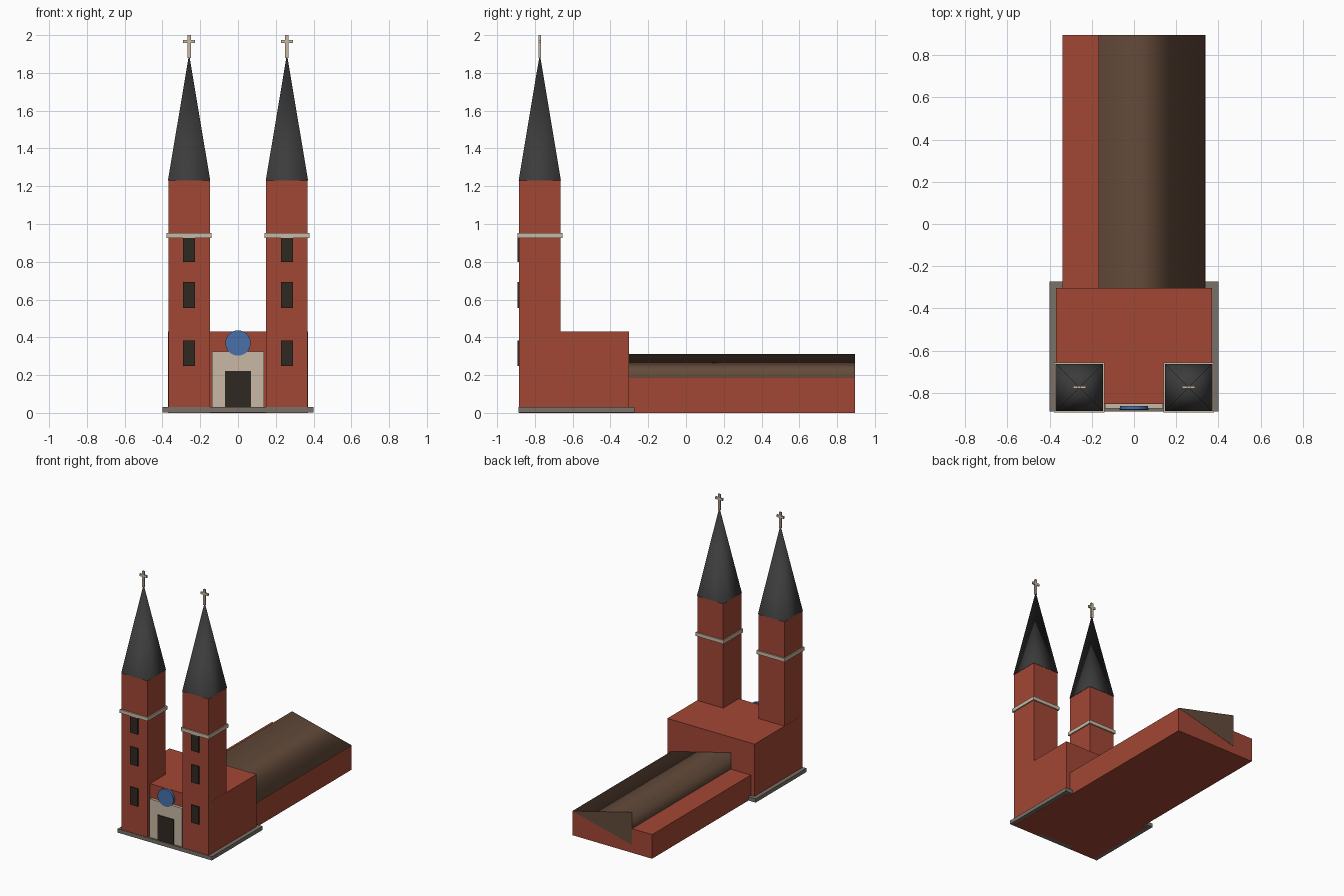
import bpy, bmesh, math
from mathutils import Matrix

if "Cube" in bpy.data.objects:
    bpy.data.objects.remove(bpy.data.objects["Cube"])


def mat(name, r, g, b):
    m = bpy.data.materials.new(name)
    m.diffuse_color = (r, g, b, 1)
    m.use_nodes = True
    m.node_tree.nodes["Principled BSDF"].inputs["Base Color"].default_value = m.diffuse_color
    return m


BRICK = mat("red brick", 0.36, 0.063, 0.035)
STONE = mat("pale stone", 0.58, 0.485, 0.376)
PLINTH = mat("grey plinth", 0.19, 0.165, 0.14)
SLATE = mat("dark slate", 0.045, 0.045, 0.045)
TILE = mat("brown tile", 0.127, 0.07, 0.043)
DARK = mat("dark opening", 0.03, 0.022, 0.016)
BLUE = mat("blue glass", 0.065, 0.16, 0.40)


def finish(name, bm, m):
    me = bpy.data.meshes.new(name)
    bmesh.ops.recalc_face_normals(bm, faces=bm.faces)
    bm.to_mesh(me)
    bm.free()
    me.materials.append(m)
    ob = bpy.data.objects.new(name, me)
    bpy.context.collection.objects.link(ob)
    return ob


def box(name, x0, x1, y0, y1, z0, z1, m):
    bm = bmesh.new()
    bmesh.ops.create_cube(bm, size=1)
    bmesh.ops.scale(bm, vec=(x1 - x0, y1 - y0, z1 - z0), verts=bm.verts)
    bmesh.ops.translate(bm, vec=((x0 + x1) / 2, (y0 + y1) / 2, (z0 + z1) / 2), verts=bm.verts)
    return finish(name, bm, m)


def cone(name, sides, r0, r1, depth, matrix, m, smooth=False):
    """Cylinder or cone; smooth sides keep sharp rims around flat caps."""
    bm = bmesh.new()
    bmesh.ops.create_cone(bm, cap_ends=True, segments=sides, radius1=r0, radius2=r1, depth=depth)
    if smooth:
        for f in bm.faces:
            cap = abs(f.normal.z) > 0.9
            f.smooth = not cap
            if cap:
                for e in f.edges:
                    e.smooth = False
    bmesh.ops.transform(bm, matrix=matrix, verts=bm.verts)
    return finish(name, bm, m)


T = Matrix.Translation

# Plinth, entrance block and nave
box("plinth", -0.4, 0.4, -0.888, -0.273, 0.001, 0.03, PLINTH)
box("entrance_block", -0.37, 0.37, -0.853, -0.302, 0, 0.43, BRICK)
box("nave", -0.338, 0.338, -0.304, 0.894, 0, 0.185, BRICK)

# Nave roof: three-sided prism lying along y, one corner pointing to +x
roof_matrix = (T((0, 0.296, 0.186)) @ Matrix.Diagonal((1, 1, 0.43, 1))
               @ Matrix.Rotation(math.radians(90), 4, 'X'))
bm = bmesh.new()
rings = []
for depth in (-0.6, 0.6):
    rings.append([bm.verts.new((0.337 * math.cos(a), 0.337 * math.sin(a), depth))
                  for a in (0, math.tau / 3, 2 * math.tau / 3)])
for i in range(3):
    j = (i + 1) % 3
    bm.faces.new((rings[0][i], rings[0][j], rings[1][j], rings[1][i])).smooth = True
for ring in rings:
    for e in bm.faces.new(ring).edges:
        e.smooth = False
bmesh.ops.transform(bm, matrix=roof_matrix, verts=bm.verts)
finish("nave_roof", bm, TILE)

# Portal, door and round window
box("portal", -0.138, 0.138, -0.874, -0.85, 0.02, 0.325, STONE)
box("door", -0.068, 0.068, -0.88, -0.873, 0.03, 0.222, DARK)
cone("round_window", 32, 0.067, 0.067, 0.018,
     T((0, -0.87, 0.37)) @ Matrix.Rotation(math.radians(90), 4, 'X'), BLUE, True)

# Twin towers
CY = -0.774
for side, cx in (("left", -0.259), ("right", 0.259)):
    def tbox(part, hx, hy, z0, z1, m):
        box(f"{side}_{part}", cx - hx, cx + hx, CY - hy, CY + hy, z0, z1, m)

    tbox("tower", 0.11, 0.11, 0, 1.23, BRICK)
    tbox("tower_band", 0.119, 0.119, 0.926, 0.953, STONE)
    for i, z in enumerate((0.315, 0.624, 0.867)):
        box(f"{side}_tower_window_{i + 1}", cx - 0.032, cx + 0.032,
            CY - 0.118, CY - 0.109, z - 0.068, z + 0.068, DARK)
    cone(f"{side}_spire", 4, 0.112 * math.sqrt(2), 0, 0.67,
         T((cx, CY, 1.565)) @ Matrix.Rotation(math.radians(45), 4, 'Z'), SLATE, True)
    tbox("cross_post", 0.009, 0.006, 1.88, 2.0, STONE)
    tbox("cross_arm", 0.031, 0.006, 1.957, 1.974, STONE)
